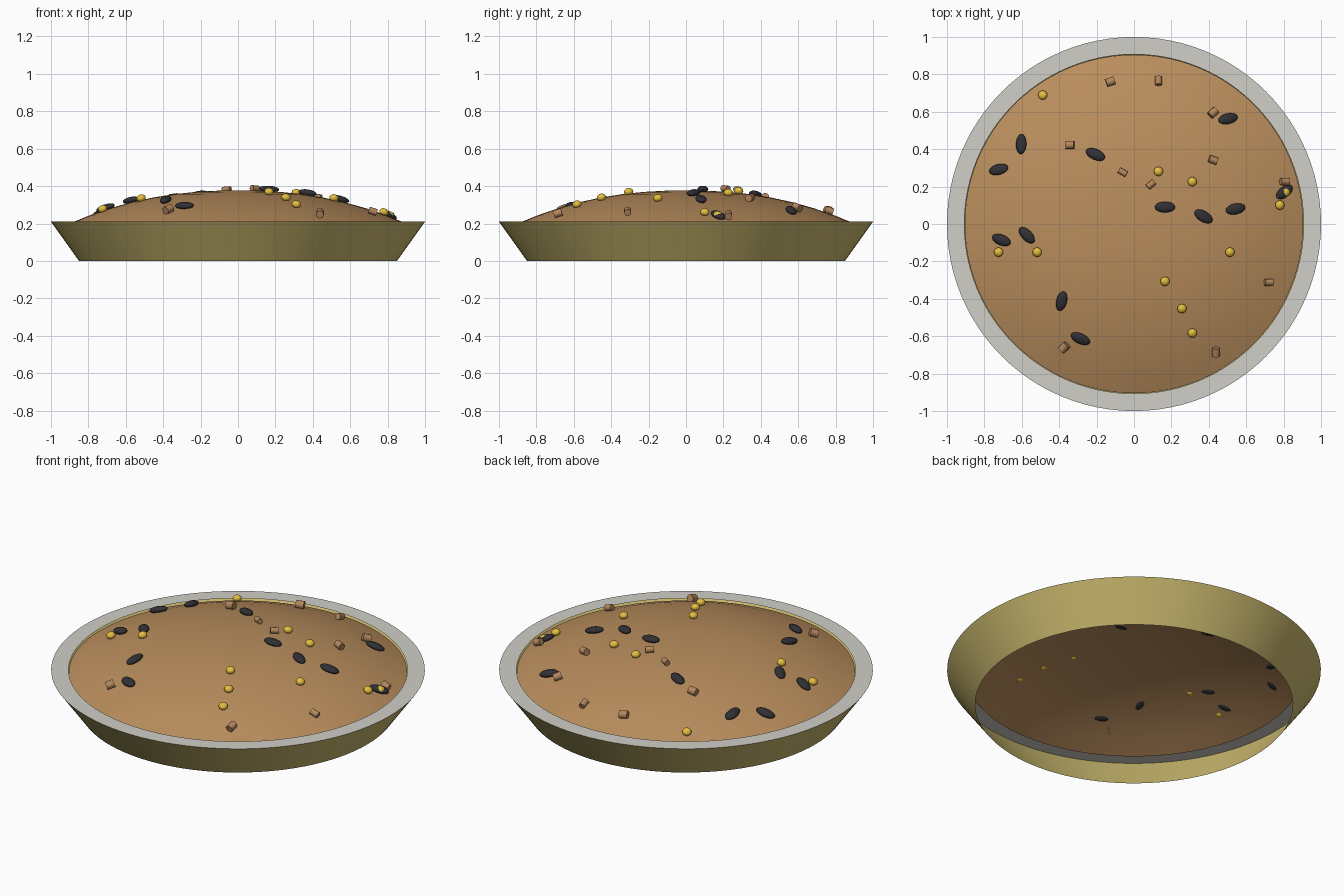
import bpy, bmesh
from math import cos, sin, tau, radians, hypot
from mathutils import Matrix, Vector

if "Cube" in bpy.data.objects:
    bpy.data.objects.remove(bpy.data.objects["Cube"])

SEGMENTS = 96
FILL_R, FILL_EDGE, FILL_RISE, FILL_POWER = 0.905, 0.198, 0.179, 2.25


def material(name, rgb):
    mat = bpy.data.materials.new(name)
    mat.use_nodes = True
    mat.diffuse_color = (*rgb, 1)
    mat.node_tree.nodes["Principled BSDF"].inputs["Base Color"].default_value = (*rgb, 1)
    return mat


def finish(name, bm, mat):
    mesh = bpy.data.meshes.new(name)
    bm.to_mesh(mesh)
    bm.free()
    obj = bpy.data.objects.new(name, mesh)
    bpy.context.collection.objects.link(obj)
    mesh.materials.append(mat)
    bpy.ops.object.select_all(action="DESELECT")
    obj.select_set(True)
    bpy.context.view_layer.objects.active = obj
    bpy.ops.object.shade_smooth_by_angle(angle=radians(40))
    return obj


def lathe(name, profile, mat):
    """Spin a (radius, height) profile into an open surface."""
    bm = bmesh.new()
    rings = [[bm.verts.new((r * cos(tau * i / SEGMENTS), r * sin(tau * i / SEGMENTS), z))
              for i in range(SEGMENTS)] for r, z in profile]
    for low, high in zip(rings, rings[1:]):
        for i in range(SEGMENTS):
            j = (i + 1) % SEGMENTS
            bm.faces.new((low[i], low[j], high[j], high[i]))
    bmesh.ops.remove_doubles(bm, verts=bm.verts, dist=1e-5)
    return finish(name, bm, mat)


def fill_height(r):
    return FILL_EDGE + FILL_RISE * (1 - min(r / FILL_R, 1) ** FILL_POWER)


def resting(x, y, yaw, lift):
    """Matrix that lays a topping on the filling, tilted to its slope."""
    r = hypot(x, y)
    slope = FILL_RISE * FILL_POWER * (r / FILL_R) ** (FILL_POWER - 1) / FILL_R
    normal = Vector((x / r * slope, y / r * slope, 1)).normalized()
    tilt = Vector((0, 0, 1)).rotation_difference(normal).to_matrix().to_4x4()
    place = Matrix.Translation(Vector((x, y, fill_height(r))) + normal * lift)
    return place @ tilt @ Matrix.Rotation(radians(yaw), 4, "Z")


def ellipsoid(name, matrix, size, mat):
    bm = bmesh.new()
    bmesh.ops.create_uvsphere(bm, u_segments=16, v_segments=10, radius=1,
                              matrix=matrix @ Matrix.Diagonal((*size, 1)))
    finish(name, bm, mat)


def nut_piece(name, matrix, radius, length, mat):
    bm = bmesh.new()
    bmesh.ops.create_cone(bm, cap_ends=True, segments=12, radius1=radius, radius2=radius,
                          depth=length, matrix=matrix @ Matrix.Rotation(radians(90), 4, "Y"))
    finish(name, bm, mat)


wall_mat = material("olive_wall", (0.60, 0.49, 0.16))
rim_mat = material("pale_rim", (0.63, 0.62, 0.57))
fill_mat = material("brown_filling", (0.49, 0.27, 0.11))
seed_mat = material("dark_seed", (0.03, 0.03, 0.035))
berry_mat = material("golden_berry", (0.78, 0.52, 0.05))
nut_mat = material("brown_nut", (0.45, 0.24, 0.11))

# Dish: open sloping wall, flat rim and domed filling
lathe("dish_wall", [(0.85, 0), (1, 0.21)], wall_mat)
lathe("dish_rim", [(1, 0.21), (0.907, 0.21)], rim_mat)
steps = 8
radii = [FILL_R * (1 - i / steps) for i in range(steps + 1)]
lathe("filling", [(r, fill_height(r)) for r in radii], fill_mat)

# Dark seeds: x, y, yaw
seeds = [(.5, .56, 15), (-.6, .425, 90), (-.72, .29, 12), (-.205, .37, -25),
         (.165, .09, 0), (.37, .04, -30), (.54, .08, 12), (.8, .17, 35),
         (-.57, -.06, -45), (-.705, -.085, -20), (-.385, -.41, 75), (-.285, -.61, -25)]
for n, (x, y, yaw) in enumerate(seeds, 1):
    ellipsoid(f"seed_{n}", resting(x, y, yaw, 0.012), (0.055, 0.029, 0.018), seed_mat)

# Golden berries: x, y
berries = [(-.485, .685), (.13, .28), (.31, .225), (.805, .17), (.775, .1), (-.515, -.15),
           (-.72, -.15), (.51, -.15), (.165, -.305), (.255, -.45), (.31, -.58)]
for n, (x, y) in enumerate(berries, 1):
    ellipsoid(f"berry_{n}", resting(x, y, 0, 0.014), (0.025, 0.025, 0.02), berry_mat)

# Nut pieces: x, y, yaw, radius
nuts = [(-.125, .755, 20, .022), (.13, .76, 90, .018), (.42, .59, 45, .021),
        (-.34, .42, 0, .022), (.42, .34, -20, .02), (-.06, .275, -30, .016),
        (.09, .21, 40, .017), (.8, .225, 0, .02), (.715, -.31, 0, .018),
        (-.37, -.655, 45, .022), (.435, -.68, 90, .021)]
for n, (x, y, yaw, radius) in enumerate(nuts, 1):
    nut_piece(f"nut_{n}", resting(x, y, yaw, 0.018), radius, 0.045, nut_mat)
